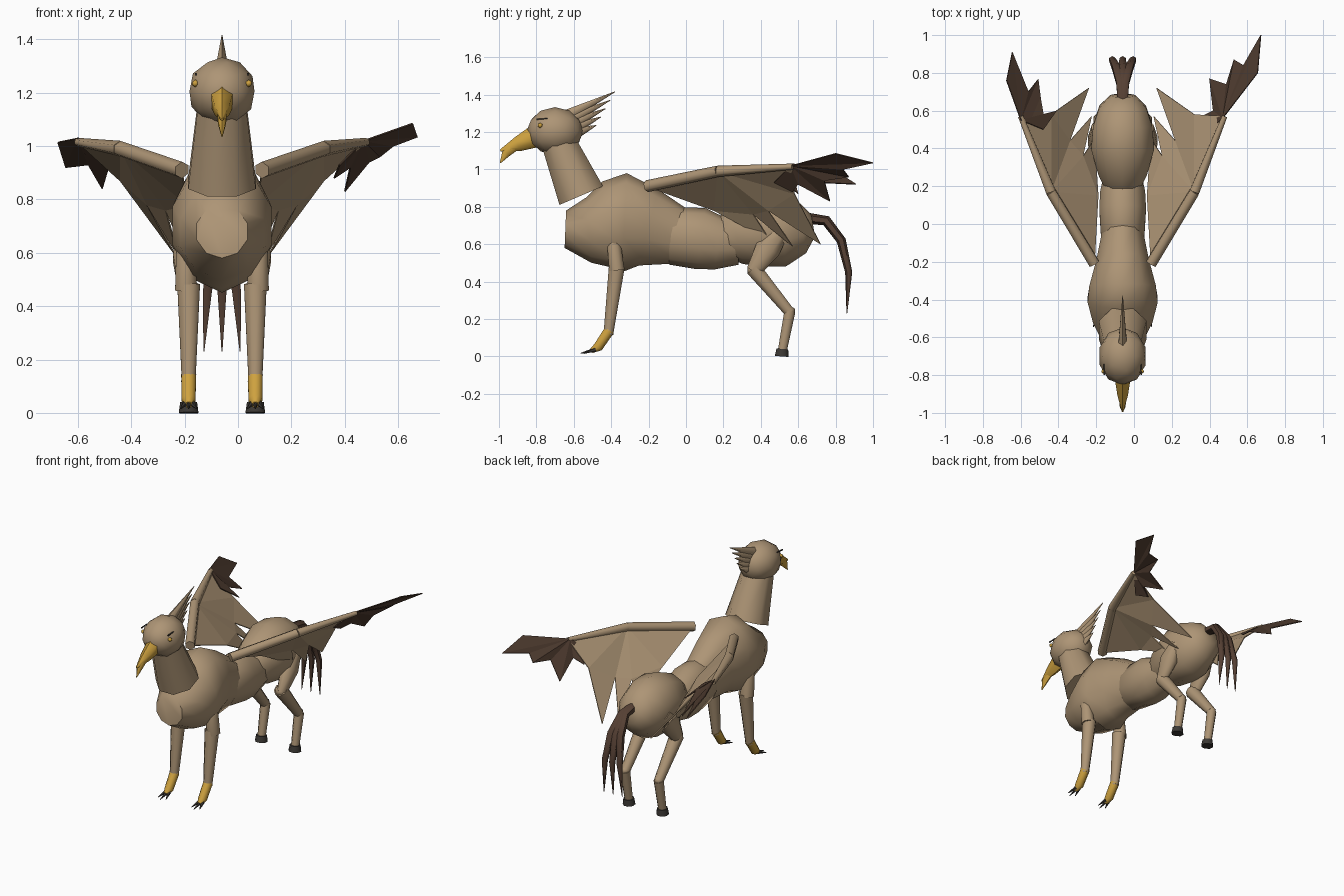
import bpy, bmesh, math
from mathutils import Vector

if "Cube" in bpy.data.objects:
    bpy.data.objects.remove(bpy.data.objects["Cube"])

MID = -.06  # x of the animal's centre line


def material(name, *rgb):
    mat = bpy.data.materials.new(name)
    mat.use_nodes = True
    colour = (*rgb, 1)
    mat.diffuse_color = colour
    mat.node_tree.nodes["Principled BSDF"].inputs["Base Color"].default_value = colour
    return mat


TAN = material("tan_hide", .42, .30, .18)
GOLD = material("golden_horn", .62, .36, .05)
DARK = material("dark_feather", .075, .043, .028)
TAIL = material("brown_tail", .09, .05, .033)
HOOF = material("dark_hoof", .045, .04, .035)


def finish(name, bm, mat, smooth=True):
    bmesh.ops.recalc_face_normals(bm, faces=bm.faces)
    mesh = bpy.data.meshes.new(name)
    bm.to_mesh(mesh)
    bm.free()
    mesh.materials.append(mat)
    ob = bpy.data.objects.new(name, mesh)
    bpy.context.collection.objects.link(ob)
    if smooth:
        bpy.ops.object.select_all(action='DESELECT')
        ob.select_set(True)
        bpy.context.view_layer.objects.active = ob
        bpy.ops.object.shade_smooth_by_angle(angle=math.radians(60))
    return ob


def tube(name, mat, points, radii, sides=8, flat=1):
    """Loft along points; a radius may be a (sideways, upright) pair."""
    bm = bmesh.new()
    pts = [Vector(p) for p in points]
    rings = []
    for i, p in enumerate(pts):
        along = (pts[min(i + 1, len(pts) - 1)] - pts[max(i - 1, 0)]).normalized()
        side = (Vector((1, 0, 0)) - along * along.x).normalized()
        up = along.cross(side)
        r = radii[i] if isinstance(radii[i], tuple) else (radii[i] * flat, radii[i])
        ring = []
        for k in range(sides):
            a = math.tau * (k + .5) / sides
            ring.append(bm.verts.new(p + side * r[0] * math.cos(a) + up * r[1] * math.sin(a)))
        rings.append(ring)
    for a, b in zip(rings, rings[1:]):
        for k in range(sides):
            j = (k + 1) % sides
            bm.faces.new((a[k], a[j], b[j], b[k]))
    bm.faces.new(rings[0][::-1])
    bm.faces.new(rings[-1])
    return finish(name, bm, mat)


def ball(name, mat, centre, size, detail=2):
    bm = bmesh.new()
    bmesh.ops.create_icosphere(bm, subdivisions=detail, radius=1)
    bmesh.ops.scale(bm, vec=Vector(size), verts=bm.verts)
    bmesh.ops.translate(bm, vec=Vector(centre), verts=bm.verts)
    return finish(name, bm, mat)


def plate(name, mat, points, faces):
    bm = bmesh.new()
    verts = [bm.verts.new(p) for p in points]
    for f in faces:
        bm.faces.new([verts[i] for i in f])
    ob = finish(name, bm, mat, smooth=False)
    thick = ob.modifiers.new("thickness", 'SOLIDIFY')
    thick.thickness = .006
    thick.offset = 0
    return ob


def trunk(name, rings):
    """Body lump from rings of (y, z, half width, half height)."""
    tube(name, TAN, [(MID, y, z) for y, z, w, h in rings],
         [(w, h) for y, z, w, h in rings], sides=10)


def path(x, *yz):
    return [(x, y, z) for y, z in yz]


# Body
trunk("chest", [(-.645, .68, .10, .10), (-.52, .675, .165, .175), (-.40, .70, .195, .24),
                (-.33, .715, .185, .265), (-.2, .69, .145, .21), (-.03, .64, .11, .15)])
trunk("waist", [(-.13, .64, .09, .11), (-.08, .645, .12, .155), (.08, .63, .13, .165),
                (.17, .61, .125, .145), (.28, .61, .1, .12)])
trunk("hindquarters", [(.2, .63, .1, .11), (.27, .65, .135, .16), (.4, .675, .175, .195),
                       (.52, .675, .165, .195), (.62, .69, .13, .14), (.68, .70, .07, .06)])
tube("neck", TAN, path(MID, (-.68, 1.14), (-.56, .86)), [.1, .137])

# Head, beak, eyes and crest
ball("head", TAN, (MID, -.70, 1.205), (.128, .152, .128))
tube("upper_beak", GOLD, path(MID, (-.81, 1.175), (-.9, 1.135), (-.993, 1.1)),
     [.06, .04, .006], sides=6, flat=.8)
tube("beak_hook", GOLD, path(MID, (-.92, 1.125), (-.96, 1.09), (-.993, 1.035)),
     [.03, .025, .003], sides=6, flat=.7)
for side in (1, -1):
    ball("eye", GOLD, (MID + side * .1, -.78, 1.235), (.014, .014, .014), 1)
    tube("brow", HOOF, path(MID + side * .098, (-.80, 1.268), (-.74, 1.272)), [.005, .003], 4)
for i in range(5):
    tip = (MID, -.38 - .025 * i, 1.415 - .045 * i)
    tube("crest_feather", TAN, [(MID, -.63 + .01 * i, 1.29 - .024 * i), tip],
         [.032, .002], sides=6, flat=.8)

# Tail strands
for s in (-1, 0, 1):
    tube("tail_strand", TAIL,
         [(MID, .64, .74), (MID + s * .01, .75, .725), (MID + s * .035, .83, .62),
          (MID + s * .055, .87, .45), (MID + s * .068, .86, .23)],
         [.03, .028, .025, .019, .002], sides=6)

# Legs
for side in (1, -1):
    label = "left_" if side > 0 else "right_"
    x = MID + side * .125
    tube(label + "shoulder", TAN, path(x + side * .01, (-.38, .69), (-.385, .6), (-.37, .46)),
         [.012, .04, .044])
    ball(label + "elbow", TAN, (x, -.37, .465), (.044, .044, .035), 1)
    tube(label + "foreleg", TAN, path(x, (-.37, .48), (-.415, .12)), [.046, .028])
    ball(label + "wrist", TAN, (x, -.415, .13), (.032, .032, .03), 1)
    tube(label + "talon", GOLD, path(x, (-.41, .14), (-.47, .05), (-.505, .03)), [.03, .028, .014])
    for s in (-1, 0, 1):
        tube(label + "claw", HOOF, [(x + s * .012, -.485, .037), (x + s * .03, -.565 + .02 * abs(s), .016)],
             [.012, .002], sides=5)

    tube(label + "thigh", TAN, path(x + side * .01, (.51, .67), (.44, .58), (.36, .455)),
         [.045, .075, .042], flat=.7)
    ball(label + "knee", TAN, (x, .365, .46), (.042, .042, .04), 1)
    tube(label + "hind_shin", TAN, path(x, (.36, .47), (.555, .235)), [.045, .03])
    ball(label + "hock", TAN, (x, .553, .24), (.032, .034, .034), 1)
    tube(label + "pastern", TAN, path(x, (.555, .24), (.515, .03)), [.032, .026])
    tube(label + "hoof", HOOF, path(x, (.512, 0), (.515, .04)), [.04, .034])

    # Wing arm and the feathered web behind it
    shoulder, elbow, wrist = [Vector((MID + side * a, b, c)) for a, b, c in
                              ((.15, -.21, .91), (.38, .17, .99), (.54, .57, 1.015))]
    tube(label + "wing_upper_arm", TAN, [shoulder, elbow], [.032, .03], sides=6)
    tube(label + "wing_forearm", TAN, [elbow, wrist], [.03, .016], sides=6)
    trailing = [(.38, .58, .87), (.18, .72, .60), (.28, .44, .78), (.165, .57, .59),
                (.21, .36, .76), (.15, .45, .62), (.13, .15, .78)]
    web = [shoulder, elbow, wrist] + [(MID + side * a, b, c) for a, b, c in trailing]
    plate(label + "wing_web", TAN, web,
          [(0, 1, 9), (1, 7, 9), (7, 8, 9), (1, 5, 7), (5, 6, 7), (1, 3, 5), (3, 4, 5), (1, 2, 3)])

# Dark flight feathers, the right hand folded further than the left
hands = {
    "left_flight_feathers": [(.47, .56, 1.02), (.655, .80, 1.085), (.672, 1.0, 1.035), (.58, .84, 1.0),
                             (.53, .87, .96), (.49, .74, .94), (.40, .77, .83), (.42, .6, .92),
                             (.36, .57, .88), (.38, .47, .93)],
    "right_flight_feathers": [(-.60, .55, 1.03), (-.675, .76, 1.015), (-.645, .91, .92), (-.56, .70, .93),
                              (-.508, .767, .84), (-.48, .58, .93), (-.41, .60, .87), (-.48, .5, .95)],
}
for name, outline in hands.items():
    plate(name, DARK, outline, [(0, i, i + 1) for i in range(1, len(outline) - 1)])
